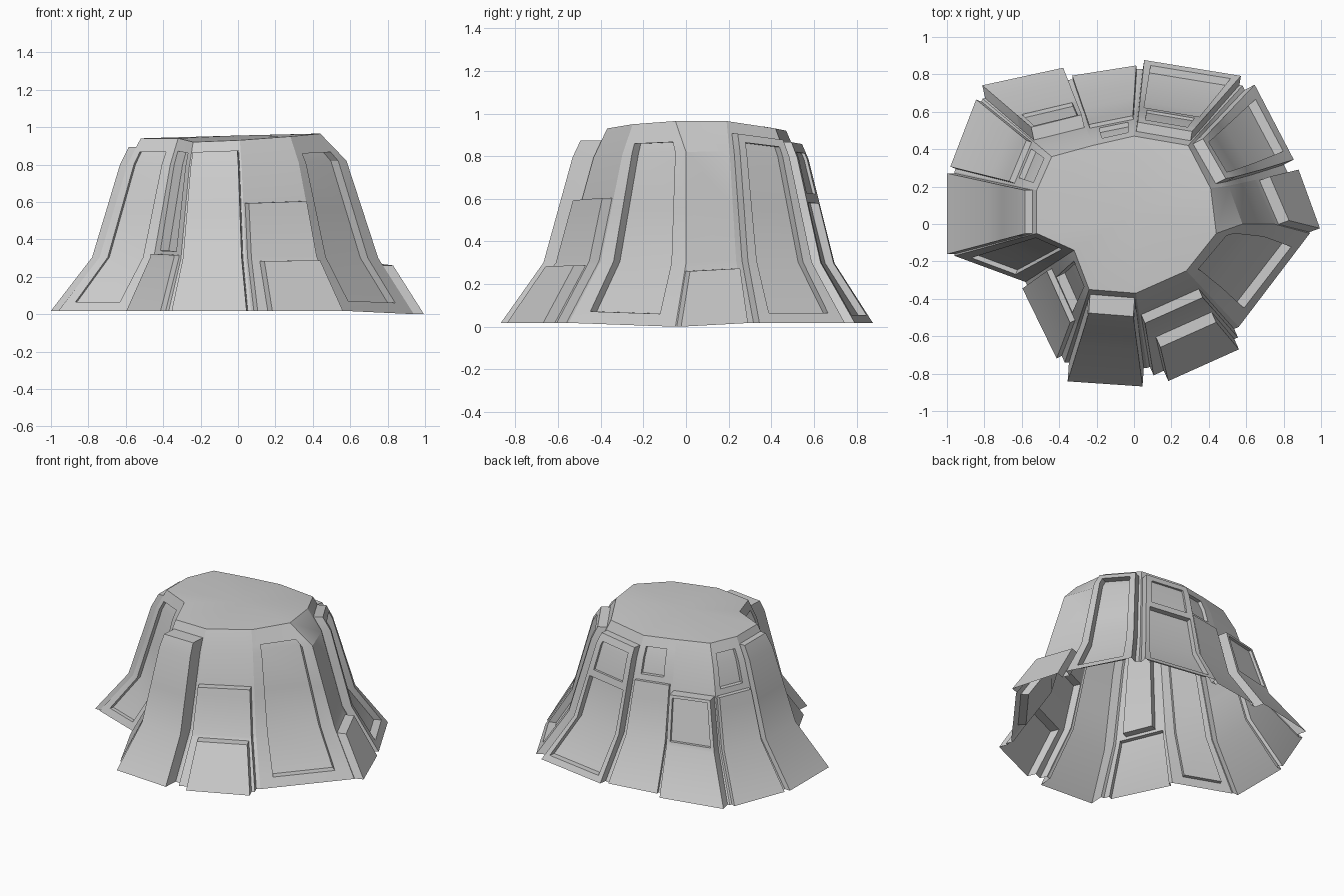
import bpy, bmesh, math
from mathutils import Vector

if "Cube" in bpy.data.objects:
    bpy.data.objects.remove(bpy.data.objects["Cube"])

# Corner columns of the wall, clockwise: bottom x, y, then top x, y, z
COLUMNS = [
    (-.96, .28, -.52, .18, .94), (-.81, .67, -.44, .36, .94),
    (-.35, .77, -.22, .42, .93), (.03, .83, .00, .47, .92),
    (.58, .74, .29, .42, .93), (.82, .28, .41, .19, .965),
    (.94, -.05, .44, -.05, .965), (.56, -.55, .28, -.25, .95),
    (.07, -.77, .01, -.37, .93), (-.37, -.74, -.24, -.35, .92),
    (-.58, -.31, -.32, -.14, .94), (-.96, -.17, -.52, -.05, .94)]

# Columns on the east side bulge outward at mid height
BULGE = {5: (.03, 0), 6: (.06, .05)}

# Flared profile: height fraction, inward lean
PROFILE = [(0, 0), (.31, .50), (.58, .67), (.85, .84), (1, 1)]

# Each wall bay: raised (+) or recessed (-) panels as u0, u1, v0, v1, offset
BAYS = {
    "wall_northwest": [(.04, .96, 0, .66, .03), (.18, .84, .70, .93, -.03)],
    "wall_north_left": [(.03, .97, 0, .66, .07), (.10, .90, .34, .64, .05)],
    "wall_north": [(.06, .96, 0, .70, .02), (.25, .85, .74, .93, -.025)],
    "wall_north_right": [(.03, .97, 0, .93, .05), (.10, .90, .04, .62, .01),
                         (.15, .85, .67, .88, .035)],
    "wall_northeast": [(.05, .92, 0, .94, .06), (.17, .80, .05, .90, .01)],
    "wall_east": [(.03, .98, 0, .27, .06)],
    "wall_southeast": [(.17, .85, .06, .90, -.05)],
    "wall_south_right": [(.05, .97, 0, .63, .05), (.09, .86, 0, .29, .11)],
    "wall_south": [(.04, .95, 0, .94, .10)],
    "wall_southwest": [(.08, .95, 0, .33, .03), (.2, .8, .35, .93, -.05)],
    "wall_west_right": [(.2, .85, .05, .92, -.025)],
    "wall_west": [(.02, .98, 0, .95, .04)],
}


def lean(v):
    for (v0, t0), (v1, t1) in zip(PROFILE, PROFILE[1:]):
        if v <= v1:
            return t0 + (t1 - t0) * (v - v0) / (v1 - v0)
    return 1


def column_point(k, v):
    c, t = COLUMNS[k], lean(v)
    bx, by = BULGE.get(k, (0, 0))
    w = min(1, v / .31, (1 - v) / .15)
    z0 = 0 if k == 6 else .018
    return Vector((c[0] + (c[2] - c[0]) * t + bx * w,
                   c[1] + (c[3] - c[1]) * t + by * w, z0 + (c[4] - z0) * v))


def finish(bm, name):
    bmesh.ops.remove_doubles(bm, verts=bm.verts, dist=1e-4)
    me = bpy.data.meshes.new(name)
    bm.to_mesh(me)
    bm.free()
    ob = bpy.data.objects.new(name, me)
    bpy.context.collection.objects.link(ob)
    bpy.ops.object.select_all(action='DESELECT')
    ob.select_set(True)
    bpy.context.view_layer.objects.active = ob
    bpy.ops.object.shade_smooth_by_angle(angle=math.radians(22))


def make_bay(name, ka, kb, panels):
    """Grid of cells between two columns; cells step in or out, joined by side walls."""
    bm = bmesh.new()
    a, b = COLUMNS[ka], COLUMNS[kb]
    out = Vector((a[1] - b[1], b[0] - a[0], 0)).normalized()
    us = sorted({0, 1} | {u for p in panels for u in p[:2]})
    vs = sorted({v for v, _ in PROFILE} | {v for p in panels for v in p[2:4]})
    nu, nv = len(us) - 1, len(vs) - 1

    def point(i, j, d):
        return column_point(ka, vs[j]).lerp(column_point(kb, vs[j]), us[i]) + out * d

    def depth(i, j):
        if not 0 <= i < nu or j >= nv:
            return 0
        u, v, d = (us[i] + us[i + 1]) / 2, (vs[j] + vs[j + 1]) / 2, 0
        for u0, u1, v0, v1, off in panels:
            if u0 < u < u1 and v0 < v < v1:
                d = off
        return d

    def quad(*pts):
        bm.faces.new([bm.verts.new(p) for p in pts])

    for j in range(nv):
        for i in range(nu + 1):
            d, left = depth(i, j), depth(i - 1, j)
            if d != left:
                quad(point(i, j, left), point(i, j + 1, left), point(i, j + 1, d), point(i, j, d))
            if i < nu:
                quad(point(i, j, d), point(i, j + 1, d), point(i + 1, j + 1, d), point(i + 1, j, d))
                up = depth(i, j + 1)
                if d != up:
                    quad(point(i, j + 1, d), point(i, j + 1, up),
                         point(i + 1, j + 1, up), point(i + 1, j + 1, d))
    # Face orientation: flip the whole bay if it points inward
    bm.normal_update()
    if sum(f.normal.dot(out) * f.calc_area() for f in bm.faces) < 0:
        bmesh.ops.reverse_faces(bm, faces=bm.faces)
    finish(bm, name)


# Open-bottomed wall ring
for k, (name, panels) in enumerate(BAYS.items()):
    make_bay(name, k, (k + 1) % 12, panels)

# Slightly domed roof
bm = bmesh.new()
rim = [bm.verts.new(c[2:5]) for c in COLUMNS]
mid = bm.verts.new((0, .05, .955))
for p, q in zip(rim, rim[1:] + rim[:1]):
    bm.faces.new((q, p, mid))
finish(bm, "roof")
